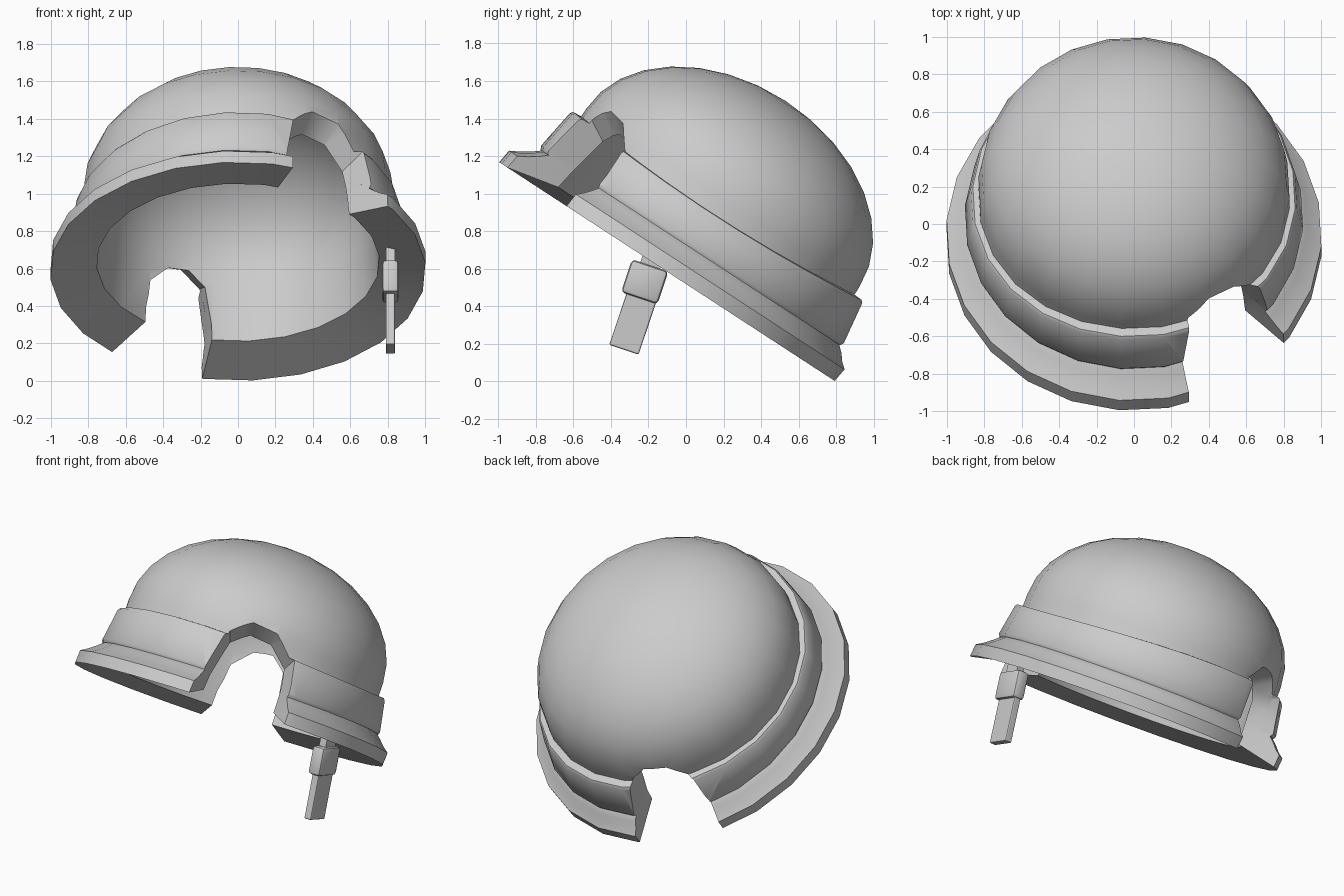
import bpy, bmesh
from math import sin, cos, pi, radians
from mathutils import Matrix, Vector

if "Cube" in bpy.data.objects:
    bpy.data.objects.remove(bpy.data.objects["Cube"])

SEG = 24
STRETCH = 1.065                      # rim is longer front to back than wide
TILT = Matrix.Translation((0, -0.11, 0.59)) @ Matrix.Rotation(radians(-33.1), 4, 'X')


def shift(h):
    return max(0.01, min(0.045, 0.01 + 0.35 * (h - 0.05)))


def place(az, r, h, stretch=STRETCH):
    """Point of the tilted helmet: azimuth from the front, radius, height over the rim."""
    a = radians(az)
    return TILT @ Vector((r * sin(a), -r * stretch * cos(a) + shift(h), h))


def finish(name, bm):
    bmesh.ops.remove_doubles(bm, verts=bm.verts, dist=1e-4)
    bmesh.ops.recalc_face_normals(bm, faces=bm.faces)
    me = bpy.data.meshes.new(name)
    bm.to_mesh(me)
    bm.free()
    ob = bpy.data.objects.new(name, me)
    bpy.context.collection.objects.link(ob)
    return ob


def lathe(name, profile, closed, dip=0.0):
    """Spin (radius, height[, stretch]); dip lowers the top edge on both sides."""
    bm = bmesh.new()
    rings = []
    for i in range(SEG):
        az = 360 * i / SEG - 4.5
        low = dip * sin(radians(az)) ** 2
        rings.append([bm.verts.new(place(az, p[0], p[1] - (low if p[1] > 0.3 else 0), *p[2:]))
                      for p in profile])
    n = len(profile)
    for i in range(SEG):
        a, b = rings[i], rings[(i + 1) % SEG]
        for j in range(n if closed else n - 1):
            k = (j + 1) % n
            bm.faces.new((a[j], b[j], b[k], a[k]))
    return finish(name, bm)


def dome(r, h0, height, stretch, steps=8):
    return [(r * sin(pi / 2 * i / steps), h0 + height * cos(pi / 2 * i / steps), stretch)
            for i in range(steps + 1)]


def notch(name, start, width):
    """Arched cutter widening outwards; outline is (share of the width, height)."""
    outline = [(0, -0.2), (0.02, 0.18), (0.12, 0.46), (0.36, 0.56),
               (0.67, 0.535), (0.95, 0.39), (1, 0.18), (1, -0.2)]
    bm = bmesh.new()
    near, far = [[bm.verts.new(place(start + width * s, 0.82 * k, h * k)) for s, h in outline]
                 for k in (0.55, 1.6)]
    bm.faces.new(near)
    bm.faces.new(far[::-1])
    for i in range(len(outline)):
        k = (i + 1) % len(outline)
        bm.faces.new((near[i], far[i], far[k], near[k]))
    ob = finish(name, bm)
    ob.hide_render = True
    return ob


def smooth(ob, angle=38):
    bpy.ops.object.select_all(action='DESELECT')
    ob.select_set(True)
    bpy.context.view_layer.objects.active = ob
    bpy.ops.object.shade_smooth_by_angle(angle=radians(angle))


def box(name, centre, size, bevel):
    bm = bmesh.new()
    bmesh.ops.create_cube(bm, size=1)
    bmesh.ops.scale(bm, vec=size, verts=bm.verts)
    if bevel:
        bmesh.ops.bevel(bm, geom=bm.edges[:], offset=bevel, segments=2,
                        profile=0.5, affect='EDGES')
    bm.transform(Matrix.Translation(centre) @ Matrix.Rotation(radians(-18.5), 4, 'X'))
    return finish(name, bm)


# helmet shell: outer dome, flared rim, inner dome
outer = dome(0.834, 0.49, 0.617, 1.045)
rim = [(0.834, 0.3, 1.045), (0.845, 0.2), (0.892, 0.175), (0.925, 0.145), (0.965, 0.108),
       (1.005, 0.08), (1.005, 0.0), (0.757, 0.06, 1.02)]
inner = dome(0.725, 0.42, 0.6, 1.03)[::-1]
shell = lathe("helmet_shell", outer + rim + inner, False)

# raised band around the dome
band = lathe("helmet_band", [(0.79, 0.2), (0.897, 0.175), (0.907, 0.195), (0.875, 0.425),
                             (0.864, 0.44), (0.79, 0.445)], True, dip=0.05)

# arched openings at the front right and the back left
cutters = [notch("front_notch_cutter", 16.5, 36), notch("back_notch_cutter", 190.8, 32)]
for ob in (shell, band):
    for c in cutters:
        m = ob.modifiers.new("notch", 'BOOLEAN')
        m.operation, m.solver, m.object = 'DIFFERENCE', 'EXACT', c
    bpy.context.view_layer.update()
    ev = ob.evaluated_get(bpy.context.evaluated_depsgraph_get())
    mesh = bpy.data.meshes.new_from_object(ev)
    ob.modifiers.clear()
    ob.data = mesh
    smooth(ob)
for c in cutters:
    bpy.data.objects.remove(c)

# hanging strap and its buckle on the right side
box("strap_lower", (0.815, -0.28, 0.32), (0.05, 0.165, 0.32), 0.008)
box("strap_upper", (0.815, -0.19, 0.62), (0.05, 0.11, 0.16), 0)
smooth(box("strap_buckle", (0.815, -0.22, 0.53), (0.09, 0.205, 0.185), 0.022), 40)
